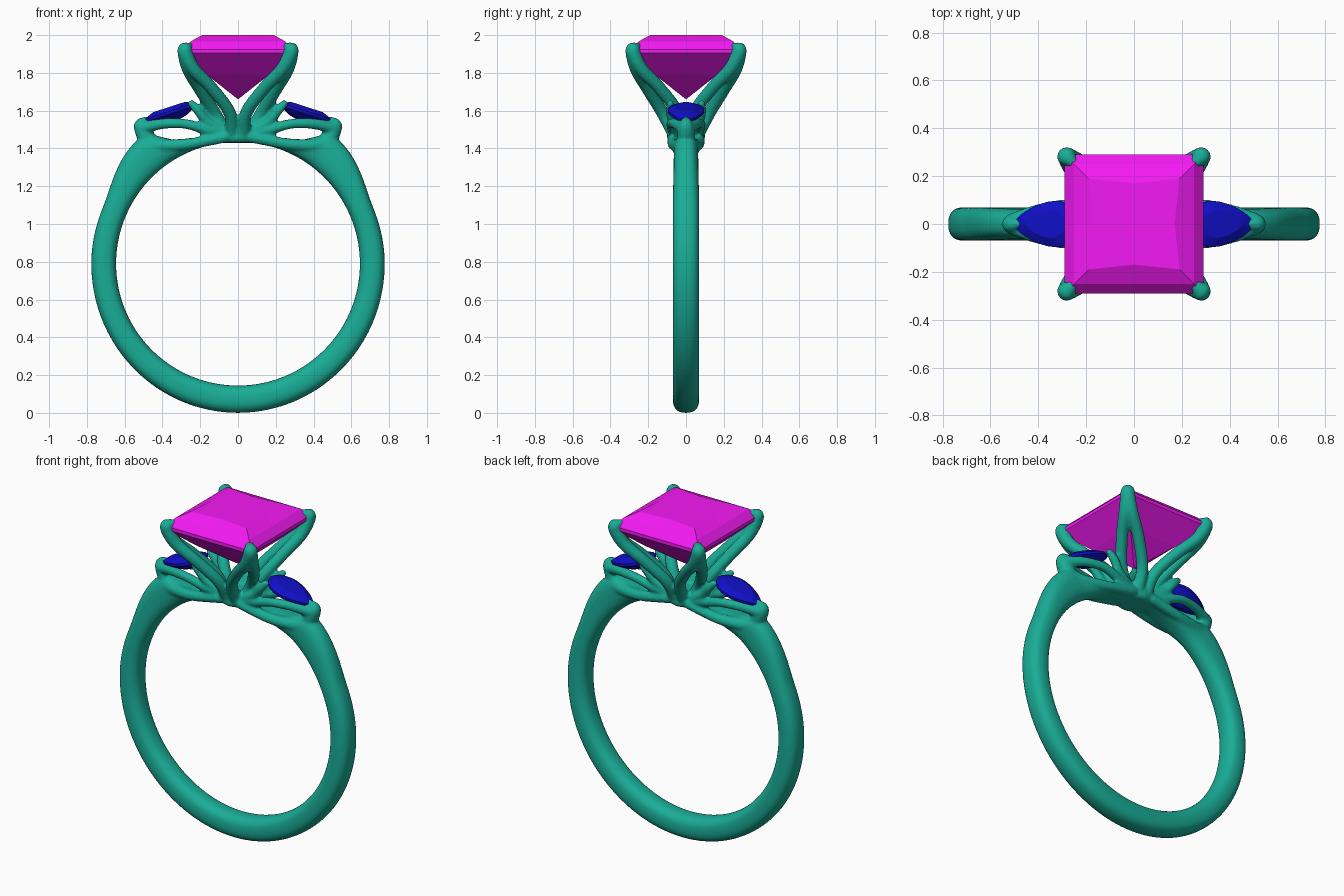
import bpy
from math import sin, cos, pi, radians, copysign, sqrt
from mathutils import Vector as V

if "Cube" in bpy.data.objects:
    bpy.data.objects.remove(bpy.data.objects["Cube"])


def material(name, col):
    m = bpy.data.materials.new(name)
    m.diffuse_color = (*col, 1)
    m.use_nodes = True
    m.node_tree.nodes["Principled BSDF"].inputs["Base Color"].default_value = m.diffuse_color
    return m


METAL = material("teal_metal", (0.01, 0.42, 0.31))
PINK = material("magenta_gem", (0.9, 0.01, 0.9))
BLUE = material("blue_gem", (0.005, 0.005, 0.58))


def loft(name, rings, mat, closed=False):
    """Skin a list of equal-length rings; cap the ends unless closed."""
    n, k = len(rings[0]), len(rings)
    verts = [p for r in rings for p in r]
    faces = [(i * n + j, i * n + (j + 1) % n,
              (i + 1) % k * n + (j + 1) % n, (i + 1) % k * n + j)
             for i in range(k if closed else k - 1) for j in range(n)]
    if not closed:
        faces += [tuple(range(n))[::-1], tuple(range((k - 1) * n, k * n))]
    me = bpy.data.meshes.new(name)
    me.from_pydata(verts, [], faces)
    me.materials.append(mat)
    ob = bpy.data.objects.new(name, me)
    bpy.context.collection.objects.link(ob)
    bpy.ops.object.select_all(action='DESELECT')
    ob.select_set(True)
    bpy.context.view_layer.objects.active = ob
    bpy.ops.object.mode_set(mode='EDIT')
    bpy.ops.mesh.select_all(action='SELECT')
    bpy.ops.mesh.remove_doubles(threshold=0.0005)
    bpy.ops.mesh.normals_make_consistent(inside=False)
    bpy.ops.object.mode_set(mode='OBJECT')
    return ob


def spline(pts, steps=8):
    """Catmull-Rom samples through points of any dimension."""
    p = [V(q) for q in pts]
    p = [2 * p[0] - p[1]] + p + [2 * p[-1] - p[-2]]
    out = []
    for i in range(1, len(p) - 2):
        a, b, c, d = p[i - 1:i + 3]
        for s in range(steps):
            t = s / steps
            out.append(0.5 * (2 * b + (c - a) * t + (2 * a - 5 * b + 4 * c - d) * t * t
                              + (3 * b - a - 3 * c + d) * t ** 3))
    return out + [p[-2]]


def tube(name, pts):
    """Round-ended tube; each point is (x, y, z, radius)."""
    s = spline(pts)
    c = [(q.to_3d(), q.w) for q in s]
    t0 = (c[0][0] - c[1][0]).normalized()
    t1 = (c[-1][0] - c[-2][0]).normalized()
    dome = [(sin(a * pi / 8), cos(a * pi / 8)) for a in (1, 2, 3, 3.9)]
    c = ([(c[0][0] + t0 * c[0][1] * h, c[0][1] * w) for h, w in dome[::-1]] + c
         + [(c[-1][0] + t1 * c[-1][1] * h, c[-1][1] * w) for h, w in dome])
    rings, u = [], V((0.31, -0.52, 0.2))
    for i, (p, r) in enumerate(c):
        t = (c[min(i + 1, len(c) - 1)][0] - c[max(i - 1, 0)][0]).normalized()
        u = (u - t * u.dot(t)).normalized()
        w = t.cross(u)
        rings.append([p + (u * cos(a * pi / 6) + w * sin(a * pi / 6)) * r for a in range(12)])
    return loft(name, rings, METAL)


def interp(table, x):
    for (x0, *a), (x1, *b) in zip(table, table[1:]):
        if x <= x1:
            f = (x - x0) / (x1 - x0)
            f = f * f * (3 - 2 * f)
            return [p + (q - p) * f for p, q in zip(a, b)]


metal = []

# band: elevation angle -> outer radius, half width
PROFILE = [(-90, .79, .07), (0, .777, .07), (22, .775, .07), (52, .845, .065),
           (66, .72, .072), (76, .685, .075), (90, .70, .08)]
IN, CZ = 0.645, 0.79
rings = []
for i in range(180):
    a = radians(i * 2)
    out, hw = interp(PROFILE, math_el := max(-90, min(90, (i * 2 if i <= 45 else 180 - i * 2 if i <= 135 else i * 2 - 360))))
    mid, h = (out + IN) / 2, (out - IN) / 2
    ring = []
    for j in range(24):
        b = j * pi / 12
        e = lambda v: copysign(abs(v) ** 0.8, v)
        r = mid + h * e(cos(b))
        ring.append((r * cos(a), hw * e(sin(b)), CZ + r * sin(a)))
    rings.append(ring)
metal.append(loft("ring_setting", rings, METAL, closed=True))

# base collet under the centre stone
metal.append(loft("collet", [[(r * cos(a * pi / 12), r * sin(a * pi / 12), z) for a in range(24)]
             for r, z in ((.08, 1.43), (.1, 1.445), (.1, 1.495), (.08, 1.515))], METAL))

# four split corner claws, each two bowed rails that meet at the tip
RAIL = [(.03, .06, 1.47, .036), (.045, .125, 1.59, .034), (.14, .205, 1.72, .034),
        (.235, .262, 1.82, .036), (.281, .281, 1.91, .04), (.272, .272, 1.93, .034),
        (.245, .245, 1.945, .014)]
for sx in (-1, 1):
    for sy in (-1, 1):
        metal.append(tube("claw_rail", [(x * sx, y * sy, z, r) for x, y, z, r in RAIL]))
        metal.append(tube("claw_rail", [(y * sx, x * sy, z, r) for x, y, z, r in RAIL]))

# shoulder rails and prongs round each side stone
SIDE = [
    [(.5, .015, 1.51, .034), (.4, .055, 1.53, .028), (.28, .078, 1.53, .026), (.17, .07, 1.5, .028), (.06, .05, 1.48, .03)],
    [(.07, .05, 1.49, .03), (.16, .07, 1.54, .026), (.21, .082, 1.6, .026), (.245, .082, 1.637, .02)],
    [(.47, .02, 1.42, .04), (.38, .045, 1.415, .035), (.25, .068, 1.425, .03), (.07, .07, 1.46, .03)],
]
for sx in (-1, 1):
    for sy in (-1, 1):
        for path in SIDE:
            metal.append(tube("side_rail", [(x * sx, y * sy, z, r) for x, y, z, r in path]))
    metal.append(tube("tip_prong", [(.47 * sx, 0, 1.43, .05), (.505 * sx, 0, 1.5, .045),
                                    (.51 * sx, 0, 1.53, .035), (.47 * sx, 0, 1.558, .014)]))

# fuse all metal into one smoothly blended casting
bpy.ops.object.select_all(action='DESELECT')
for o in metal:
    o.select_set(True)
setting = metal[0]
bpy.context.view_layer.objects.active = setting
bpy.ops.object.join()
rm = setting.modifiers.new("fuse", 'REMESH')
rm.mode, rm.voxel_size, rm.use_smooth_shade = 'VOXEL', 0.009, True
sm = setting.modifiers.new("blend", 'SMOOTH')
sm.factor, sm.iterations = 0.5, 4

# square centre stone: corner half-size, mid-side half-size, height
CUT = [(.19, .17, 2.0), (.25, .25, 1.967), (.29, .29, 1.925), (.29, .29, 1.905),
       (.165, .165, 1.79), (.0001, .0001, 1.66)]
DIRS = [(1, 0), (1, 1), (0, 1), (-1, 1), (-1, 0), (-1, -1), (0, -1), (1, -1)]
loft("centre_stone", [[(dx * (c if dx and dy else m), dy * (c if dx and dy else m), z)
                       for dx, dy in DIRS] for c, m, z in CUT], PINK)

# pear-cut side stones, point outwards and tilted down
pear = []
for i in range(32):
    a = i * pi / 16
    u = -cos(a)
    w = sin(a) * (1 if u < -0.35 else 1 - 0.38 * (u + .35) / 1.35)
    pear.append((u * .145, w * .103))
T = radians(18)
for sx, side in ((-1, "left"), (1, "right")):
    rings = []
    for s, h in ((.6, .028), (1, .006), (1, -.008), (.55, -.04), (.001, -.06)):
        rings.append([(sx * (.358 + u * s * cos(T) + h * sin(T)), v * s,
                       1.592 - u * s * sin(T) + h * cos(T)) for u, v in pear])
    loft(side + "_stone", rings, BLUE)
